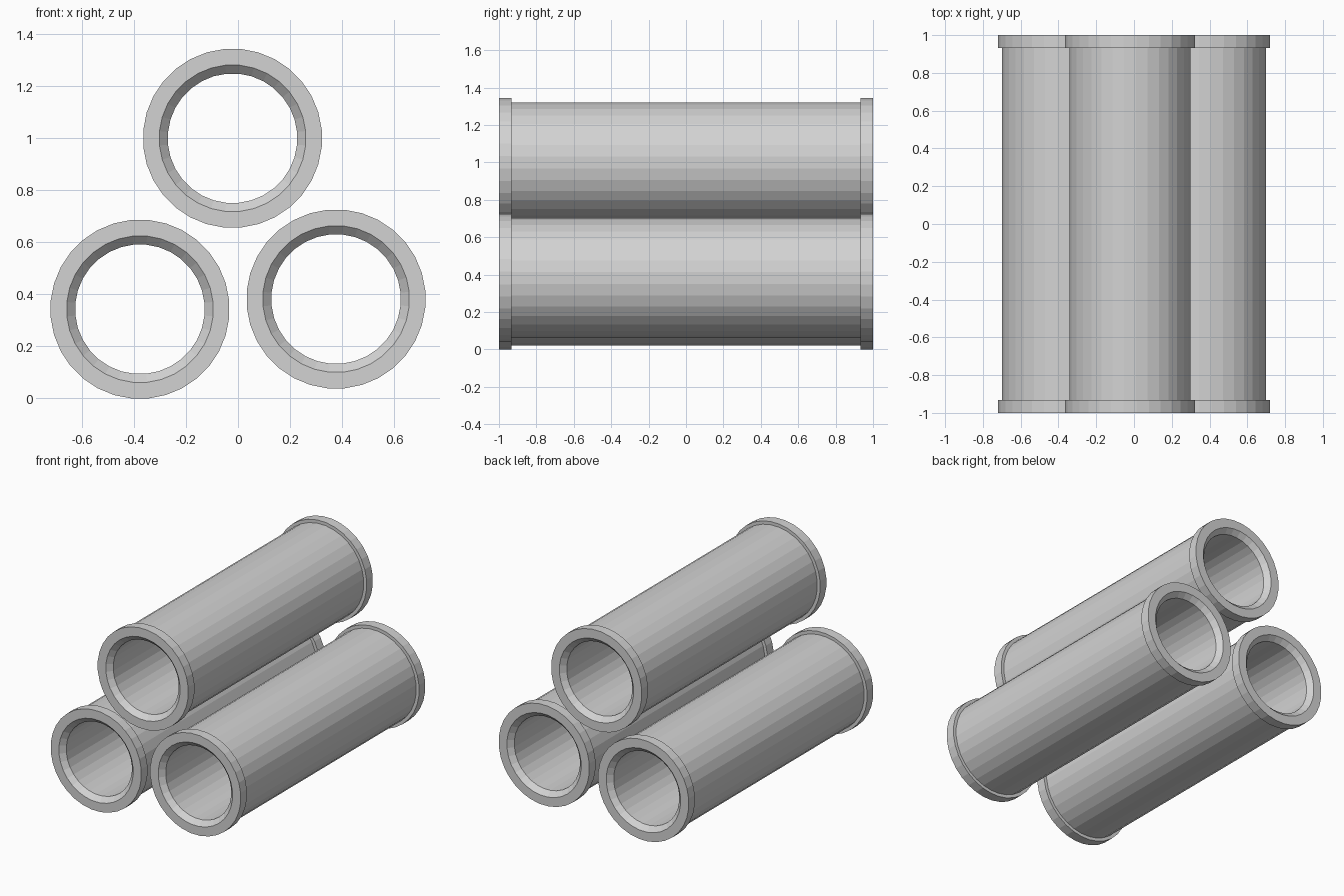
import bpy
import bmesh
import math

cube = bpy.data.objects.get("Cube")
if cube:
    bpy.data.objects.remove(cube, do_unlink=True)

SIDES = 32
FLAT = math.cos(math.pi / SIDES)  # facets face straight up and sideways

grey = bpy.data.materials.new("light grey")
grey.use_nodes = True
colour = (0.65, 0.65, 0.65, 1)
grey.diffuse_color = colour
grey.node_tree.nodes["Principled BSDF"].inputs["Base Color"].default_value = colour

# Half profile (radius, y): bore, chamfered mouth, flange, barrel
BORE, MOUTH, BARREL, FLANGE = 0.248, 0.281, 0.321, 0.343
front = [(BORE, -0.967), (MOUTH, -1), (FLANGE, -1), (FLANGE, -0.933), (BARREL, -0.933)]
profile = front + [(r, -y) for r, y in reversed(front)]


def make_pipe(name, x, z):
    """Revolve the closed profile around the y axis."""
    bm = bmesh.new()
    rings = []
    for i in range(SIDES):
        a = (i + 0.5) * math.tau / SIDES
        rings.append([bm.verts.new((r / FLAT * math.cos(a), y, r / FLAT * math.sin(a)))
                      for r, y in profile])
    n = len(profile)
    for i in range(SIDES):
        here, there = rings[i], rings[(i + 1) % SIDES]
        for j in range(n):
            k = (j + 1) % n
            bm.faces.new((here[j], here[k], there[k], there[j]))
    bmesh.ops.recalc_face_normals(bm, faces=bm.faces)
    mesh = bpy.data.meshes.new(name)
    bm.to_mesh(mesh)
    bm.free()
    mesh.materials.append(grey)
    pipe = bpy.data.objects.new(name, mesh)
    pipe.location = (x, 0, z)
    bpy.context.collection.objects.link(pipe)


# Stack of three flanged pipes
make_pipe("lower_right_pipe", -0.377, 0.343)
make_pipe("lower_left_pipe", 0.377, 0.382)
make_pipe("upper_pipe", -0.021, 1.0)
